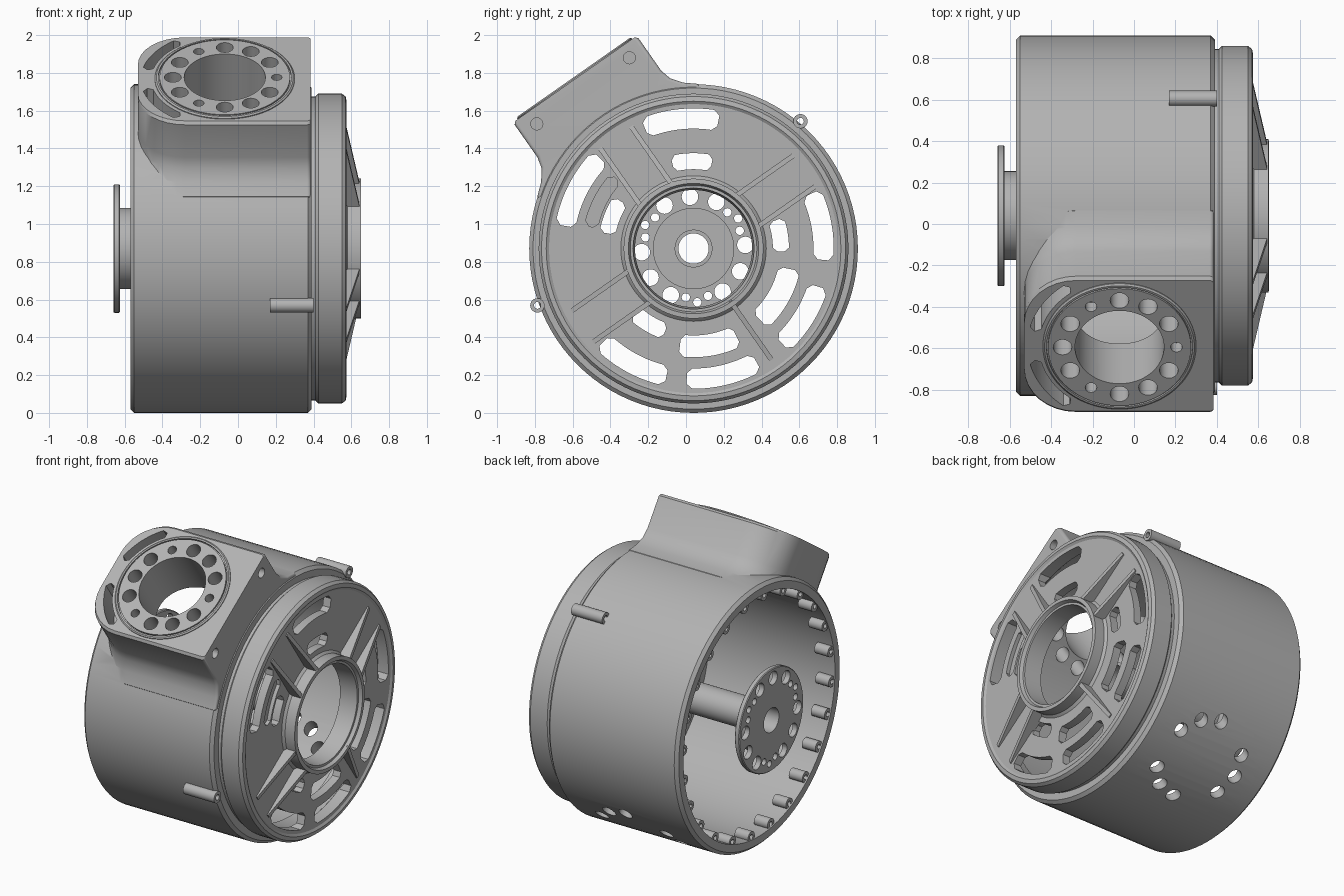
import bpy, bmesh
from math import sin, cos, radians, pi
from mathutils import Matrix, Vector

cube = bpy.data.objects.get("Cube")
if cube:
    bpy.data.objects.remove(cube, do_unlink=True)

grey = bpy.data.materials.new("machined_grey")
grey.use_nodes = True
COLOR = (0.45, 0.45, 0.45, 1)
grey.diffuse_color = COLOR
grey.node_tree.nodes["Principled BSDF"].inputs["Base Color"].default_value = COLOR


def frame(x_axis, y_axis, z_axis, origin):
    m = Matrix((x_axis, y_axis, z_axis)).transposed().to_4x4()
    m.translation = origin
    return m


# Drum frame: local z runs along the drum axis. Neck frame: local z points out of the neck.
TILT = radians(125)
DRUM = frame((0, 1, 0), (0, 0, 1), (1, 0, 0), (0, 0.04, 0.87))
NECK = frame((1, 0, 0), (0, sin(TILT), -cos(TILT)), (0, cos(TILT), sin(TILT)), (-0.07, 0.04, 0.87))


def circle(r, h, cx=0, cy=0, n=96):
    return [Vector((cx + r * cos(2 * pi * i / n), cy + r * sin(2 * pi * i / n), h)) for i in range(n)]


def loft(bm, rings, loop=False):
    rows = [[bm.verts.new(p) for p in ring] for ring in rings]
    n = len(rows[0])
    for a, b in zip(rows, rows[1:] + (rows[:1] if loop else [])):
        for i in range(n):
            j = (i + 1) % n
            bm.faces.new((a[i], a[j], b[j], b[i]))
    if not loop:
        bm.faces.new(rows[0][::-1])
        bm.faces.new(rows[-1])


def rod(bm, r, h0, h1, cx=0, cy=0, n=24):
    loft(bm, [circle(r, h, cx, cy, n) for h in (h0, h1)])


def tube(bm, r0, r1, h0, h1, cx=0, cy=0, n=24):
    profile = ((r0, h0), (r1, h0), (r1, h1), (r0, h1))
    loft(bm, [circle(r, h, cx, cy, n) for r, h in profile], loop=True)


def polar(r, deg):
    return r * cos(radians(deg)), r * sin(radians(deg))


def arc_slot(bm, r0, r1, a0, a1, h0, h1):
    steps, d, c = 16, 2.5, 0.025
    arc = [a0 + d + (a1 - a0 - 2 * d) * i / steps for i in range(steps + 1)]
    pts = [polar(r1, a) for a in arc] + [polar(r1 - c, a1), polar(r0 + c, a1)]
    pts += [polar(r0, a) for a in reversed(arc)] + [polar(r0 + c, a0), polar(r1 - c, a0)]
    loft(bm, [[Vector((*p, h)) for p in pts] for h in (h0, h1)])


def make(name, bm, m):
    bmesh.ops.recalc_face_normals(bm, faces=bm.faces[:])
    mesh = bpy.data.meshes.new(name)
    bm.to_mesh(mesh)
    bm.free()
    mesh.transform(m)
    mesh.materials.append(grey)
    ob = bpy.data.objects.new(name, mesh)
    bpy.context.collection.objects.link(ob)
    return ob


def combine(ob, bm, m, operation='DIFFERENCE'):
    tool = make("cutter", bm, m)
    tool.hide_render = True
    mod = ob.modifiers.new("combine", 'BOOLEAN')
    mod.operation, mod.solver, mod.object = operation, 'EXACT', tool
    bpy.context.view_layer.objects.active = ob
    bpy.ops.object.modifier_apply(modifier=mod.name)
    bpy.data.objects.remove(tool, do_unlink=True)


def smooth(ob):
    bpy.ops.object.select_all(action='DESELECT')
    ob.select_set(True)
    bpy.context.view_layer.objects.active = ob
    bpy.ops.object.shade_smooth_by_angle(angle=radians(32))


def neck_outline(w, h):
    # rectangle with wide round corners on the open side, tight ones on the lid side
    pts = []
    for sx, sy, r, start in ((1, 1, .02, 0), (-1, 1, .25, 90), (-1, -1, .25, 180), (1, -1, .02, 270)):
        edge = .455 if sx > 0 else .46
        for i in range(9):
            x, y = polar(r, start + 90 * i / 8)
            pts.append(Vector((sx * (edge - r) + x, sy * (w - r) + y, h)))
    return pts


# Housing: drum with the angled neck and its round mounting pad
bm = bmesh.new()
loft(bm, [circle(r, h) for r, h in ((.85, -.57), (.87, -.55), (.87, .37), (.85, .39))])
housing = make("housing", bm, DRUM)
bm = bmesh.new()
loft(bm, [neck_outline(w, h) for h, w in ((.6, .52), (.7, .52), (.75, .46), (.81, .415),
                                          (.87, .4), (1.08, .4), (1.095, .385))])
combine(housing, bm, NECK, 'UNION')
bm = bmesh.new()
loft(bm, [circle(r, h) for r, h in ((.37, 1.0), (.37, 1.1), (.362, 1.107))])
combine(housing, bm, NECK, 'UNION')

# Hollow interior
bm = bmesh.new()
rod(bm, .80, -.8, .6, n=96)
combine(housing, bm, DRUM)

# Neck bore, bolt circle drilled through the far wall, corner pockets and pad groove
bm = bmesh.new()
rod(bm, .215, .3, 1.3, n=64)
for k in range(12):
    x, y = polar(.275, 30 * k)
    if k % 4:
        rod(bm, .045, -1.2, 1.3, x, y)
    else:
        rod(bm, .028, 1.03, 1.3, x, y)
for a in (125, 192):
    arc_slot(bm, .39, .445, a, a + 43, .9, 1.3)
tube(bm, .345, .352, 1.095, 1.3, n=96)
combine(housing, bm, NECK)

# Screw holes on the side of the neck
bm = bmesh.new()
for y, z in ((-.83, .66), (-.34, 1.01)):
    rod(bm, .032, .3, .5, y, z)
combine(housing, bm, DRUM)
smooth(housing)

# Threaded bosses round the open rim
bm = bmesh.new()
for k in range(24):
    tube(bm, .016, .036, -.56, -.46, *polar(.785, 15 * k + 5), n=16)
smooth(make("rim_bosses", bm, DRUM))

# Two small lugs on the outside of the drum
bm = bmesh.new()
for a in (50, 200):
    tube(bm, .018, .038, .17, .4, *polar(.88, a))
smooth(make("side_lugs", bm, DRUM))

# Lid with raised hub ring
bm = bmesh.new()
lid_profile = ((.805, .36), (.805, .41), (.82, .425), (.82, .55), (.805, .57), (.78, .575),
               (.765, .565), (.385, .565), (.37, .58), (.37, .65), (.345, .652), (.335, .63),
               (.32, .63), (.31, .51), (.72, .51), (.75, .48), (.75, .36))
loft(bm, [circle(r, h) for r, h in lid_profile], loop=True)
lid = make("lid", bm, DRUM)

# Lid vents: outer ring, inner ring, and shallow pockets
bm = bmesh.new()
for a0, a1 in ((79, 112), (136, 170), (-5, 25), (-47, -17), (-93, -61), (-134, -102)):
    arc_slot(bm, .635, .742, a0, a1, .45, .7)
for a0, a1 in ((78, 104), (147, 170), (-2, 19), (-132, -109)):
    arc_slot(bm, .42, .505, a0, a1, .45, .7)
for a0, a1 in ((-47, -12), (-98, -64)):
    arc_slot(bm, .46, .575, a0, a1, .45, .7)
for a0, a1 in ((138, 168),):
    arc_slot(bm, .52, .59, a0, a1, .54, .7)
combine(lid, bm, DRUM)
smooth(lid)

# Tapered ribs running out from the hub
bm = bmesh.new()
wedge = ((.34, .55), (.72, .55), (.72, .572), (.34, .645))
for a, offsets in ((35, (-.1, .1)), (125, (-.1, .1)), (215, (-.1, .1)), (305, (0,))):
    turn = Matrix.Rotation(radians(a), 3, 'Z')
    for v in offsets:
        loft(bm, [[turn @ Vector((u, v + s, h)) for u, h in wedge] for s in (-.013, .013)])
smooth(make("lid_ribs", bm, DRUM))

# Hollow shaft with drilled flange
bm = bmesh.new()
shaft_profile = ((.08, -.66), (.335, -.66), (.34, -.655), (.34, -.63), (.335, -.625), (.215, -.625),
                 (.215, -.56), (.1, -.56), (.1, .2), (.08, .2))
loft(bm, [circle(r, h, n=64) for r, h in shaft_profile], loop=True)
shaft = make("flanged_shaft", bm, DRUM)
bm = bmesh.new()
for k in range(12):
    a = 4 + 30 * k
    if k % 4 == 1:
        for step in (-13, 0, 13):
            rod(bm, .022, -.8, -.6, *polar(.285 if step == 0 else .262, a + step))
    else:
        rod(bm, .044, -.8, -.6, *polar(.275, a))
combine(shaft, bm, DRUM)
smooth(shaft)
